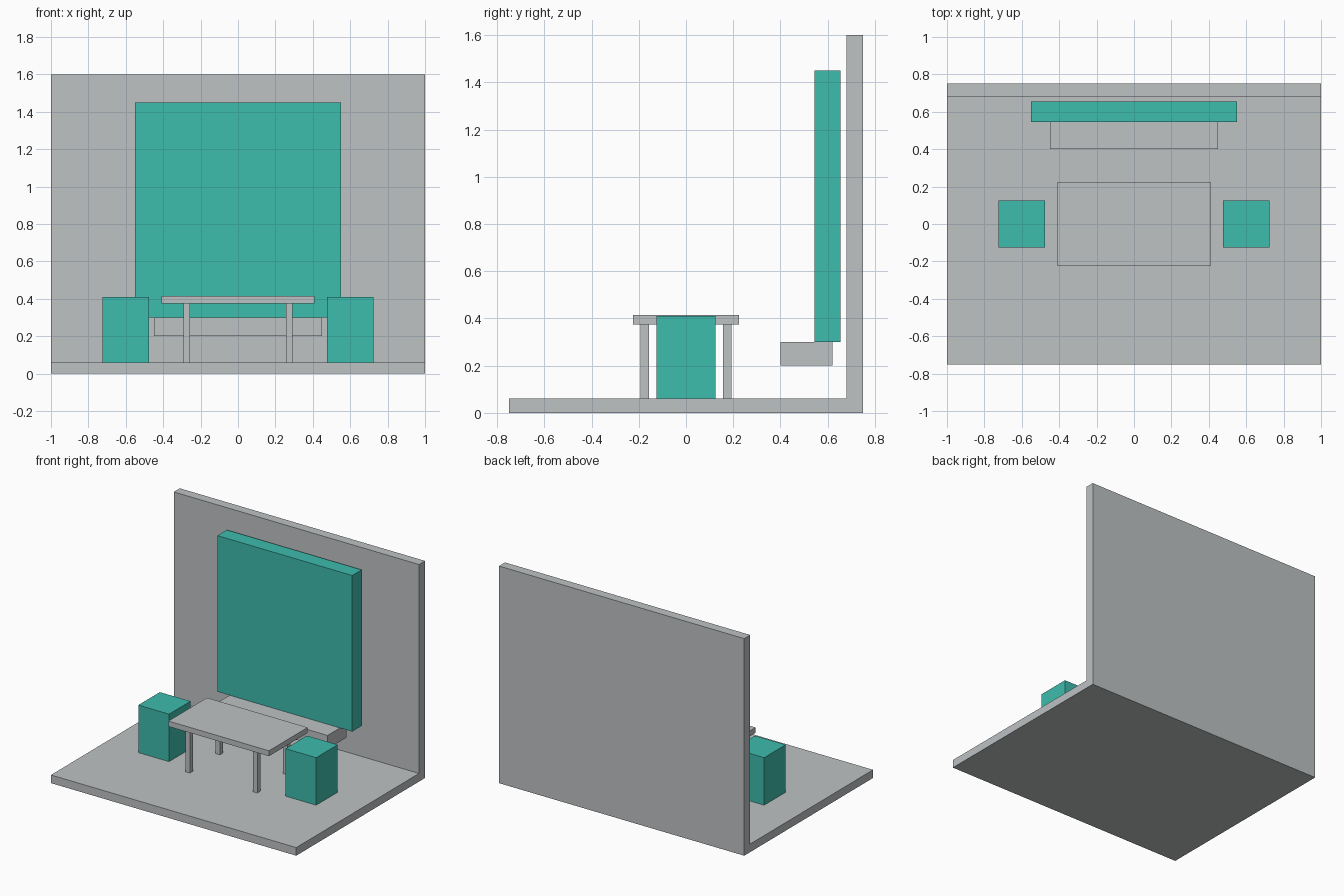
import bpy
import bmesh
from mathutils import Vector

if "Cube" in bpy.data.objects:
    bpy.data.objects.remove(bpy.data.objects["Cube"], do_unlink=True)


def material(name, rgb):
    mat = bpy.data.materials.new(name)
    mat.use_nodes = True
    mat.diffuse_color = (*rgb, 1)
    mat.node_tree.nodes["Principled BSDF"].inputs["Base Color"].default_value = (*rgb, 1)
    return mat


grey = material("light grey", (0.515, 0.54, 0.552))
teal = material("teal", (0.048, 0.503, 0.423))


def finish(name, bm, mat):
    bmesh.ops.recalc_face_normals(bm, faces=bm.faces)
    mesh = bpy.data.meshes.new(name)
    bm.to_mesh(mesh)
    bm.free()
    mesh.materials.append(mat)
    obj = bpy.data.objects.new(name, mesh)
    bpy.context.collection.objects.link(obj)


def box(name, mat, x, y, z):
    """Box spanning the (low, high) range on each axis."""
    bm = bmesh.new()
    bmesh.ops.create_cube(bm, size=1)
    low, high = (Vector(c) for c in zip(x, y, z))
    for v in bm.verts:
        v.co = (low + high) / 2 + v.co * (high - low)
    finish(name, bm, mat)


def around(centre, width):
    return centre - width / 2, centre + width / 2


FLOOR = 0.06
TABLE_UNDERSIDE = 0.375

# Floor and back wall: one L-shaped profile swept along x
bm = bmesh.new()
profile = [(-0.75, 0), (0.75, 0), (0.75, 1.6), (0.68, 1.6), (0.68, FLOOR), (-0.75, FLOOR)]
face = bm.faces.new([bm.verts.new((-1, y, z)) for y, z in profile])
swept = bmesh.ops.extrude_face_region(bm, geom=[face], use_keep_orig=True)
bmesh.ops.translate(bm, vec=(2, 0, 0),
                    verts=[g for g in swept["geom"] if isinstance(g, bmesh.types.BMVert)])
finish("floor_and_wall", bm, grey)

# Upright panel resting on a ledge
box("wall_panel", teal, around(0, 1.1), (0.545, 0.655), (0.3, 1.45))
box("ledge", grey, around(0, 0.9), (0.4, 0.62), (0.2, 0.3))

# Table and the stools at its ends
box("table_top", grey, around(0, 0.82), around(0, 0.45), (TABLE_UNDERSIDE, 0.415))
for side, sx in (("left", 1), ("right", -1)):
    box(f"{side}_stool", teal, around(sx * 0.6, 0.25), around(0, 0.25), (FLOOR, 0.41))
    for end, sy in (("front", -1), ("back", 1)):
        box(f"{end}_{side}_table_leg", grey, around(sx * 0.275, 0.035),
            around(sy * 0.175, 0.035), (FLOOR, TABLE_UNDERSIDE))
